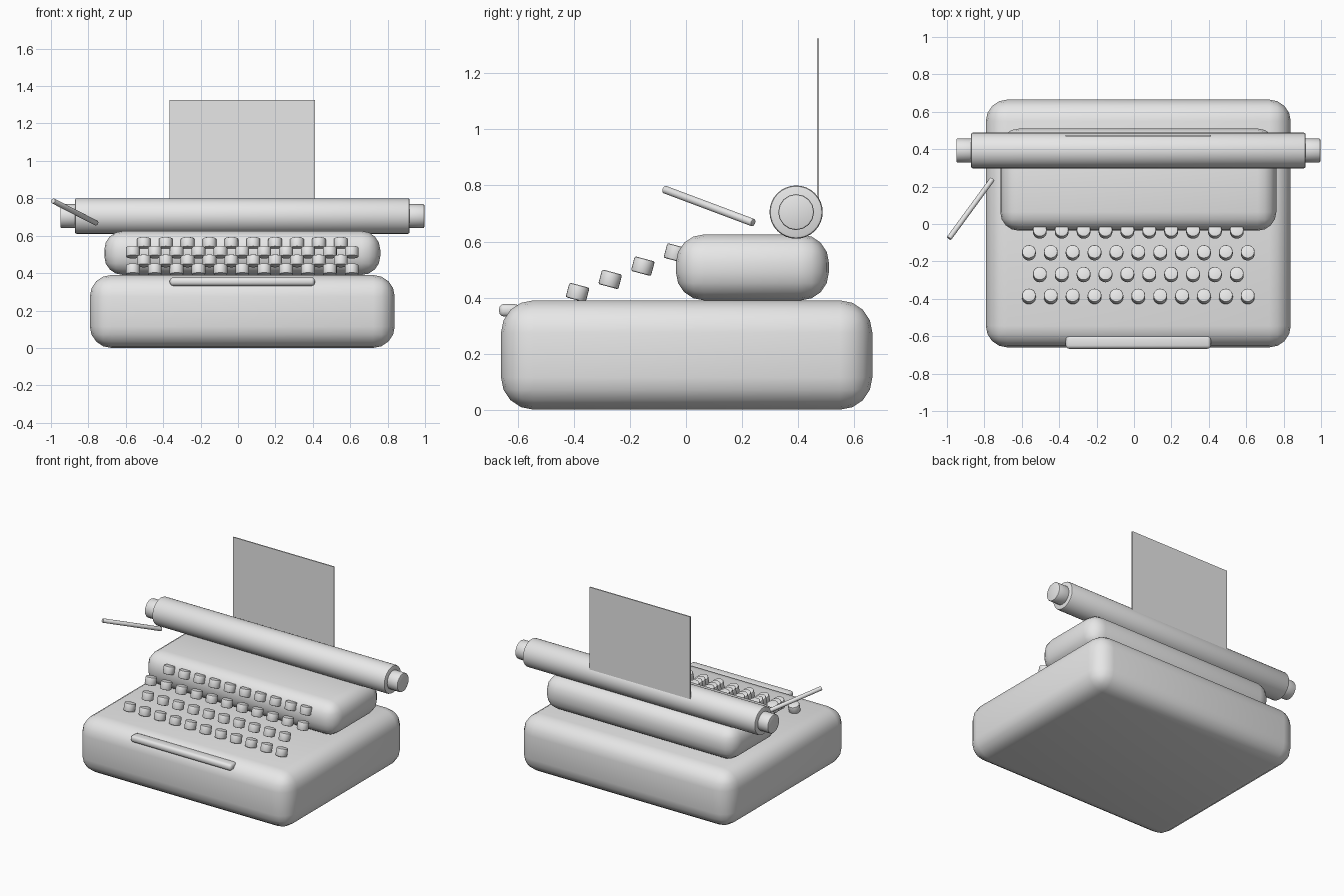
import bpy, math
from mathutils import Vector

if "Cube" in bpy.data.objects:
    bpy.data.objects.remove(bpy.data.objects["Cube"])

CX = 0.023  # middle of the machine body

grey = bpy.data.materials.new("matte_grey")
grey.diffuse_color = (0.8, 0.8, 0.8, 1)
grey.use_nodes = True
grey.node_tree.nodes["Principled BSDF"].inputs["Base Color"].default_value = grey.diffuse_color


def finish(ob, name, bevel=0, segments=3):
    ob.name = name
    ob.data.materials.append(grey)
    if bevel:
        mod = ob.modifiers.new("round", 'BEVEL')
        mod.width = bevel
        mod.segments = segments
        mod.limit_method = 'ANGLE'
        mod.angle_limit = math.radians(40)
        bpy.ops.object.modifier_apply(modifier=mod.name)
    bpy.ops.object.shade_smooth_by_angle(angle=math.radians(35))
    return ob


def box(name, x, y, z, bevel=0, segments=3):
    """Box from (min, max) ranges, with rounded edges."""
    bpy.ops.mesh.primitive_cube_add(size=1)
    ob = bpy.context.object
    centre = Vector([(r[0] + r[1]) / 2 for r in (x, y, z)])
    size = [r[1] - r[0] for r in (x, y, z)]
    for v in ob.data.vertices:
        v.co = Vector([c * s for c, s in zip(v.co, size)])
    ob.location = centre
    return finish(ob, name, bevel, segments)


def rod(name, a, b, radius, sides=32, bevel=0, segments=2):
    """Cylinder between two points."""
    a, b = Vector(a), Vector(b)
    bpy.ops.mesh.primitive_cylinder_add(vertices=sides, radius=radius,
                                        depth=(b - a).length, location=(a + b) / 2)
    ob = bpy.context.object
    ob.rotation_euler = (b - a).to_track_quat('Z', 'Y').to_euler()
    return finish(ob, name, bevel, segments)


# Body: wide base and raised upper housing
box("base", (CX - 0.815, CX + 0.815), (-0.66, 0.665), (0, 0.39), 0.115, 4)
box("upper_housing", (CX - 0.738, CX + 0.738), (-0.036, 0.51), (0.39, 0.625), 0.1, 4)

# Space bar on the front edge
box("space_bar", (CX - 0.388, CX + 0.388), (-0.667, -0.595), (0.332, 0.377), 0.018, 3)

# Roller with an end knob on each side
RY, RZ = 0.393, 0.705
rod("roller", (CX - 0.895, RY, RZ), (CX + 0.895, RY, RZ), 0.095, 32, 0.01)
for side, label in ((-1, "left"), (1, "right")):
    rod(label + "_knob", (CX + side * 0.87, RY, RZ), (CX + side * 0.973, RY, RZ),
        0.064, 16, 0.006)

# Sheet of paper standing behind the roller
box("paper", (CX - 0.388, CX + 0.388), (0.467, 0.475), (0.71, 1.325))

# Carriage return lever
rod("return_lever", (-0.989, -0.077, 0.786), (-0.757, 0.24, 0.667), 0.014, 16, 0.003)

# Staggered rows of round keys, rising towards the back
tilt = math.radians(15)
axis = Vector((0, math.sin(tilt), math.cos(tilt)))
for row in range(4):
    count = 11 - row % 2
    for i in range(count):
        centre = Vector((CX + (i - (count - 1) / 2) * 0.117,
                         -0.387 + row * 0.1165, 0.418 + row * 0.047))
        rod(f"key_{row + 1}_{i + 1}", centre - axis * 0.027, centre + axis * 0.027,
            0.037, 20, 0.006)
